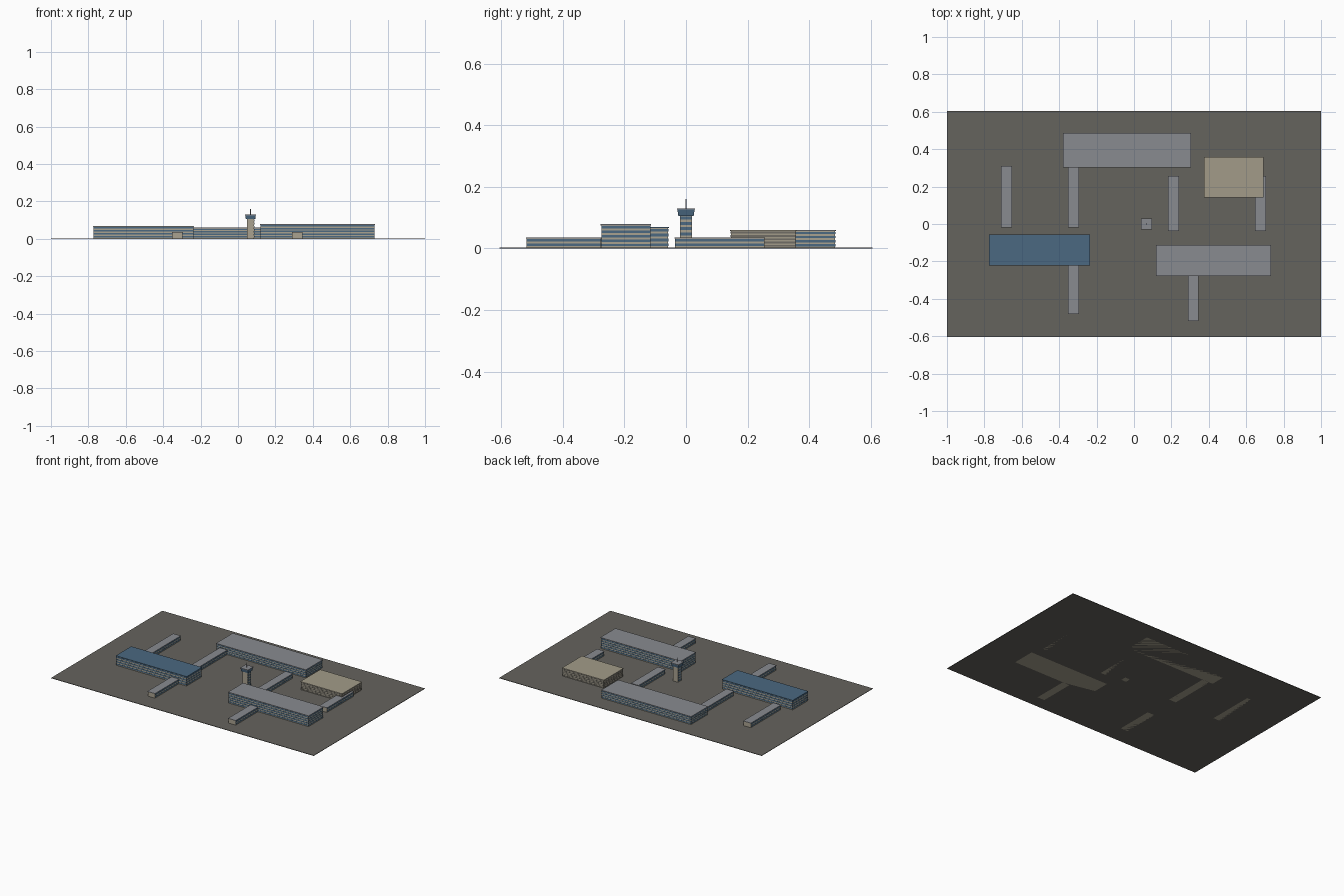
import bpy, bmesh

if "Cube" in bpy.data.objects:
    bpy.data.objects.remove(bpy.data.objects["Cube"])

def mat(name, c):
    m = bpy.data.materials.new(name)
    m.diffuse_color = (*c, 1)
    m.use_nodes = True
    m.node_tree.nodes["Principled BSDF"].inputs["Base Color"].default_value = m.diffuse_color
    return m

ASPHALT = mat("asphalt", (0.13, 0.125, 0.11))
WALL = mat("wall", (0.40, 0.36, 0.28))
GLASS = mat("glass", (0.07, 0.14, 0.22))
ROOF = mat("roof", (0.25, 0.26, 0.28))
SAND = mat("sand", (0.36, 0.33, 0.25))
DARK = mat("dark_opening", (0.16, 0.15, 0.13))

def new_object(name, bm, m):
    me = bpy.data.meshes.new(name)
    bm.to_mesh(me)
    bm.free()
    me.materials.append(m)
    ob = bpy.data.objects.new(name, me)
    bpy.context.collection.objects.link(ob)
    return ob

def add_box(bm, x0, x1, y0, y1, z0, z1, flare=0):
    vs = bmesh.ops.create_cube(bm, size=1)["verts"]
    for v in vs:
        s = 1 + flare * (v.co.z > 0)
        v.co = ((x0 + x1) / 2 + v.co.x * (x1 - x0) * s,
                (y0 + y1) / 2 + v.co.y * (y1 - y0) * s,
                (z0 + z1) / 2 + v.co.z * (z1 - z0))

def box(name, m, *dims, flare=0):
    bm = bmesh.new()
    add_box(bm, *dims, flare=flare)
    return new_object(name, bm, m)

def bands(name, m, x0, x1, y0, y1, z0, z1, floors, px, py):
    # horizontal window strips standing slightly proud of the walls
    bm = bmesh.new()
    h = (z1 - z0) / floors
    for i in range(floors):
        z = z0 + i * h
        add_box(bm, x0 - px, x1 + px, y0 - py, y1 + py, z + h * 0.3, z + h * 0.85)
    return new_object(name, bm, m)

def building(name, x0, x1, y0, y1, h, floors, roof, glass=GLASS, z0=0.0, wall=WALL):
    e, t = 0.003, 0.004
    a = (x0 + e, x1 - e, y0 + e, y1 - e)
    box(name + "_walls", wall, *a, z0, h - t)
    bands(name + "_windows", glass, *a, 0.003, h - t, floors, 0.001, 0.001)
    box(name + "_roof", roof, x0, x1, y0, y1, h - t, h)

# Ground slab
box("apron", ASPHALT, -1, 1, -0.605, 0.605, 0, 0.003)

# Main buildings
building("west_terminal", -0.775, -0.235, -0.223, -0.055, 0.070, 4, GLASS, z0=0.001)
building("north_terminal", -0.380, 0.305, 0.303, 0.487, 0.060, 4, ROOF)
building("east_terminal", 0.118, 0.732, -0.277, -0.113, 0.079, 5, ROOF)
building("parking_deck", 0.375, 0.693, 0.143, 0.359, 0.060, 5, SAND, DARK, 0.001, SAND)

# Low piers, glazed on the long sides only
piers = [(-0.682, -0.018, 0.310), (-0.324, -0.018, 0.306), (0.211, -0.038, 0.256),
         (0.676, -0.038, 0.256), (-0.324, -0.482, -0.220), (0.317, -0.519, -0.274)]
for i, (x, y0, y1) in enumerate(piers):
    n = f"pier_{i + 1}"
    box(n + "_walls", WALL, x - 0.027, x + 0.027, y0 + 0.002, y1 - 0.002, 0, 0.033)
    bands(n + "_windows", GLASS, x - 0.027, x + 0.027, y0 + 0.003, y1 - 0.003,
          0.003, 0.033, 2, 0.001, 0)
    box(n + "_roof", ROOF, x - 0.029, x + 0.029, y0, y1, 0.033, 0.036)

# Control tower
tx, r = 0.067, 0.019
box("tower_shaft", WALL, tx - r, tx + r, -r, r, 0, 0.106)
bands("tower_windows", GLASS, tx - r, tx + r, -r + 0.001, r - 0.001, 0.003, 0.106, 6, 0.001, 0)
box("tower_cab", GLASS, tx - 0.025, tx + 0.025, -0.025, 0.025, 0.106, 0.126, flare=0.12)
box("tower_cab_roof", ROOF, tx - 0.030, tx + 0.030, -0.030, 0.030, 0.126, 0.130)
box("tower_mast", ROOF, tx - 0.002, tx + 0.002, -0.002, 0.002, 0.130, 0.160)
